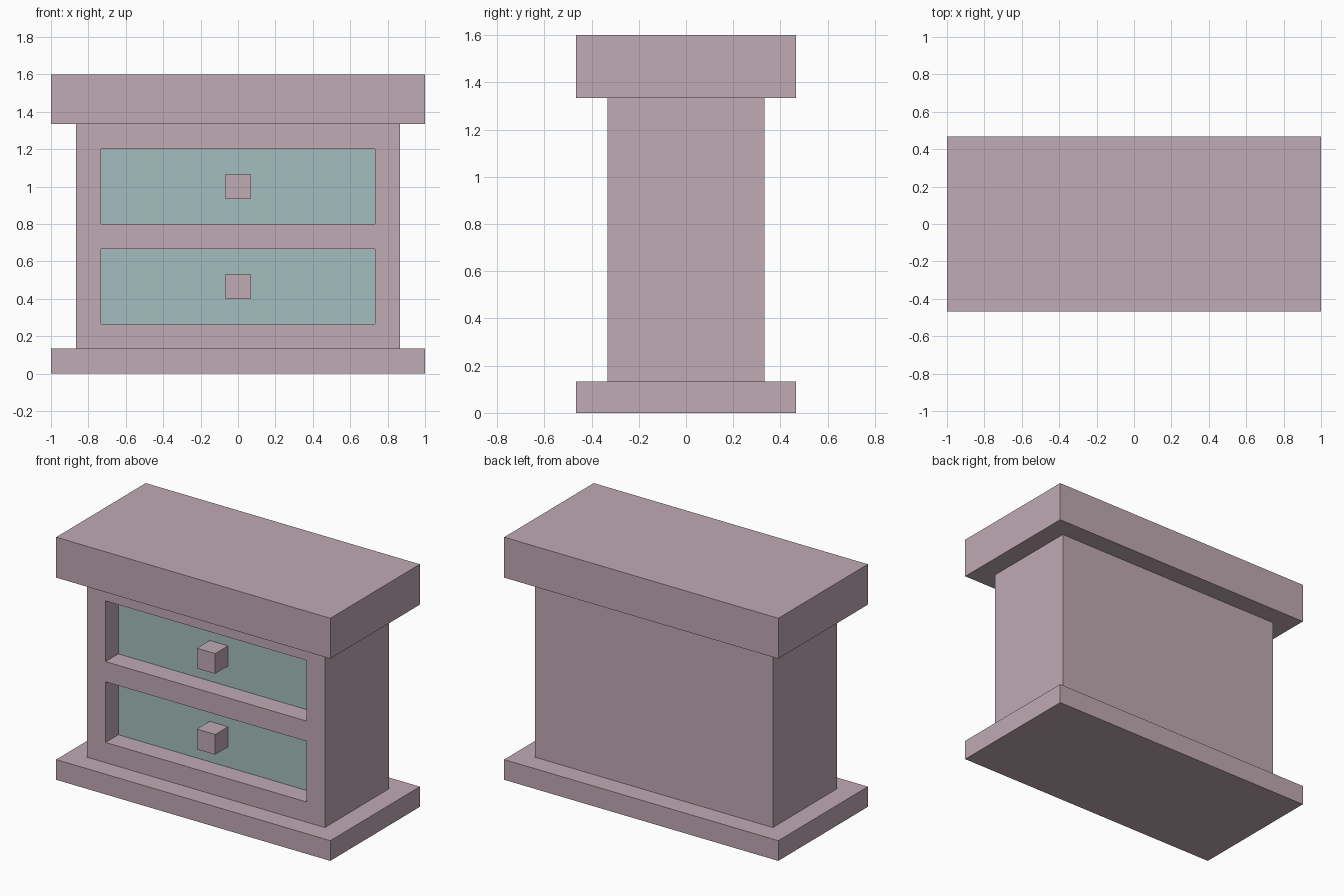
import bpy
import bmesh
from mathutils import Matrix, Vector

if "Cube" in bpy.data.objects:
    bpy.data.objects.remove(bpy.data.objects["Cube"], do_unlink=True)

U = 1 / 15  # design unit: the chest is 30 units wide


def make_material(name, color):
    mat = bpy.data.materials.new(name)
    mat.use_nodes = True
    mat.diffuse_color = color
    mat.node_tree.nodes["Principled BSDF"].inputs["Base Color"].default_value = color
    return mat


pink = make_material("dusty pink", (0.53, 0.405, 0.455, 1))
teal = make_material("pale teal", (0.37, 0.515, 0.508, 1))


def box_mesh(low, high):
    """bmesh box between two corners, given in design units."""
    low, high = Vector(low) * U, Vector(high) * U
    bm = bmesh.new()
    matrix = Matrix.Translation((low + high) / 2) @ Matrix.Diagonal((*(high - low), 1))
    bmesh.ops.create_cube(bm, size=1, matrix=matrix)
    return bm


def add_object(name, bm, materials):
    bmesh.ops.recalc_face_normals(bm, faces=bm.faces)
    mesh = bpy.data.meshes.new(name)
    bm.to_mesh(mesh)
    bm.free()
    for mat in materials:
        mesh.materials.append(mat)
    obj = bpy.data.objects.new(name, mesh)
    bpy.context.collection.objects.link(obj)
    return obj


# Base plinth and thick top slab
add_object("base", box_mesh((-15, -7, 0), (15, 7, 2)), [pink])
add_object("top_slab", box_mesh((-15, -7, 20), (15, 7, 24)), [pink])

# Cabinet body: slice the front face around the drawer openings
body = box_mesh((-13, -5, 2), (13, 5, 20))
openings = {"lower": (4, 10), "upper": (12, 18)}
cuts = [((x, 0, 0), (1, 0, 0)) for x in (-11, 11)]
cuts += [((0, 0, z), (0, 0, 1)) for pair in openings.values() for z in pair]


def front_faces():
    return [f for f in body.faces if f.calc_center_median().y < -4.99 * U]


for point, normal in cuts:
    front = front_faces()
    edges = {e for f in front for e in f.edges}
    verts = {v for f in front for v in f.verts}
    bmesh.ops.bisect_plane(body, geom=front + list(edges) + list(verts),
                           plane_co=Vector(point) * U, plane_no=normal)

# Push the openings back and colour the drawer fronts
for low, high in openings.values():
    panel = [f for f in front_faces()
             if abs(f.calc_center_median().x) < 11 * U
             and low * U < f.calc_center_median().z < high * U]
    result = bmesh.ops.extrude_face_region(body, geom=panel)["geom"]
    bmesh.ops.delete(body, geom=[f for f in panel if f.is_valid], context="FACES_ONLY")
    bmesh.ops.translate(body, vec=(0, 2 * U, 0),
                        verts=[g for g in result if isinstance(g, bmesh.types.BMVert)])
    for g in result:
        if isinstance(g, bmesh.types.BMFace):
            g.material_index = 1
add_object("cabinet_body", body, [pink, teal])

# Square knobs, flush with the cabinet front
for name, (low, high) in openings.items():
    mid = (low + high) / 2
    add_object(name + "_drawer_knob", box_mesh((-1, -5, mid - 1), (1, -3, mid + 1)), [pink])
